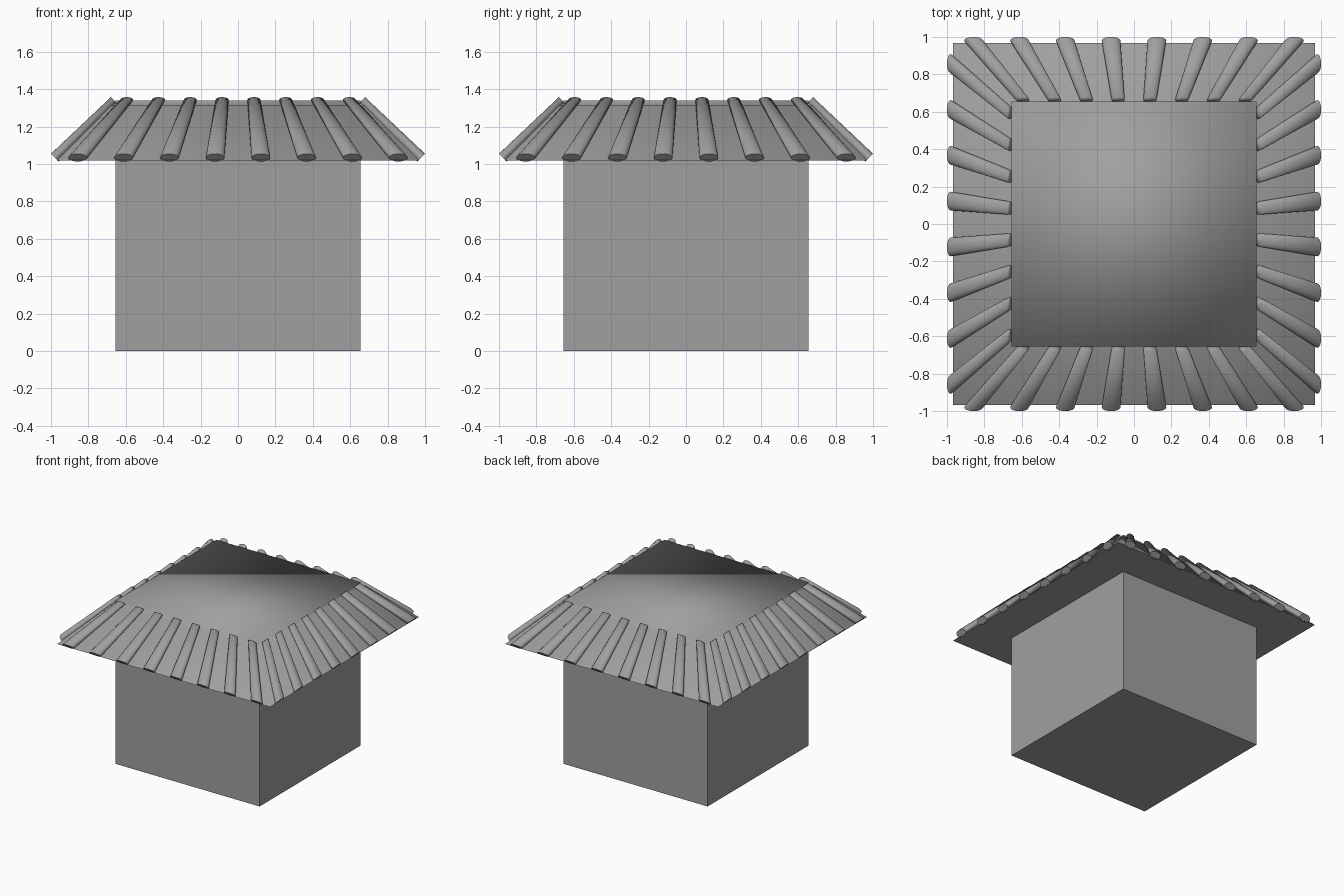
import bpy, bmesh
from math import cos, sin, pi, radians
from mathutils import Matrix, Vector

if "Cube" in bpy.data.objects:
    bpy.data.objects.remove(bpy.data.objects["Cube"])

dark_grey = bpy.data.materials.new("dark_grey")
dark_grey.diffuse_color = (0.35, 0.35, 0.35, 1)
dark_grey.use_nodes = True
dark_grey.node_tree.nodes["Principled BSDF"].inputs["Base Color"].default_value = dark_grey.diffuse_color


def make_object(name, bm):
    bmesh.ops.recalc_face_normals(bm, faces=bm.faces)
    mesh = bpy.data.meshes.new(name)
    bm.to_mesh(mesh)
    bm.free()
    mesh.materials.append(dark_grey)
    obj = bpy.data.objects.new(name, mesh)
    bpy.context.collection.objects.link(obj)
    return obj


def loft(bm, rings, smooth):
    """Closed solid through matching rings; the first cap keeps a sharp edge."""
    loops = [[bm.verts.new(p) for p in ring] for ring in rings]
    n = len(loops[0])
    for a, b in zip(loops, loops[1:]):
        for i in range(n):
            j = (i + 1) % n
            bm.faces.new((a[i], a[j], b[j], b[i])).smooth = smooth
    bottom = bm.faces.new(loops[0][::-1])
    for edge in bottom.edges:
        edge.smooth = False
    bm.faces.new(loops[-1]).smooth = smooth


def square(h, z):
    return [(-h, -h, z), (h, -h, z), (h, h, z), (-h, h, z)]


def pole_ring(x, y, z, half_w, half_t, sides=20):
    """Flattened ring facing down the front slope."""
    k = half_t * 0.7071
    return [Vector((x + half_w * cos(t), y - k * sin(t), z + k * sin(t)))
            for t in (2 * pi * i / sides for i in range(sides))]


# square body
bm = bmesh.new()
loft(bm, [square(0.655, 0), square(0.655, 1.03)], False)
make_object("body", bm)

# softly shaded sloping roof with flat underside and a raised top panel
bm = bmesh.new()
loft(bm, [square(0.967, 1.02), square(0.678, 1.312),
          square(0.655, 1.312), square(0.655, 1.34)], True)
make_object("roof", bm)

# tapered roof poles fanning out, eight per side
for side, name in enumerate(("front", "right", "back", "left")):
    rot = Matrix.Rotation(radians(90 * side), 3, 'Z')
    bm = bmesh.new()
    for i in range(8):
        s = i - 3.5
        low = pole_ring(s * 0.245, -0.980, 1.034, 0.050, 0.029)
        high = pole_ring(s * 0.170, -0.665, 1.343, 0.035, 0.021)
        loft(bm, [[rot @ p for p in low], [rot @ p for p in high]], True)
    make_object(name + "_roof_poles", bm)
